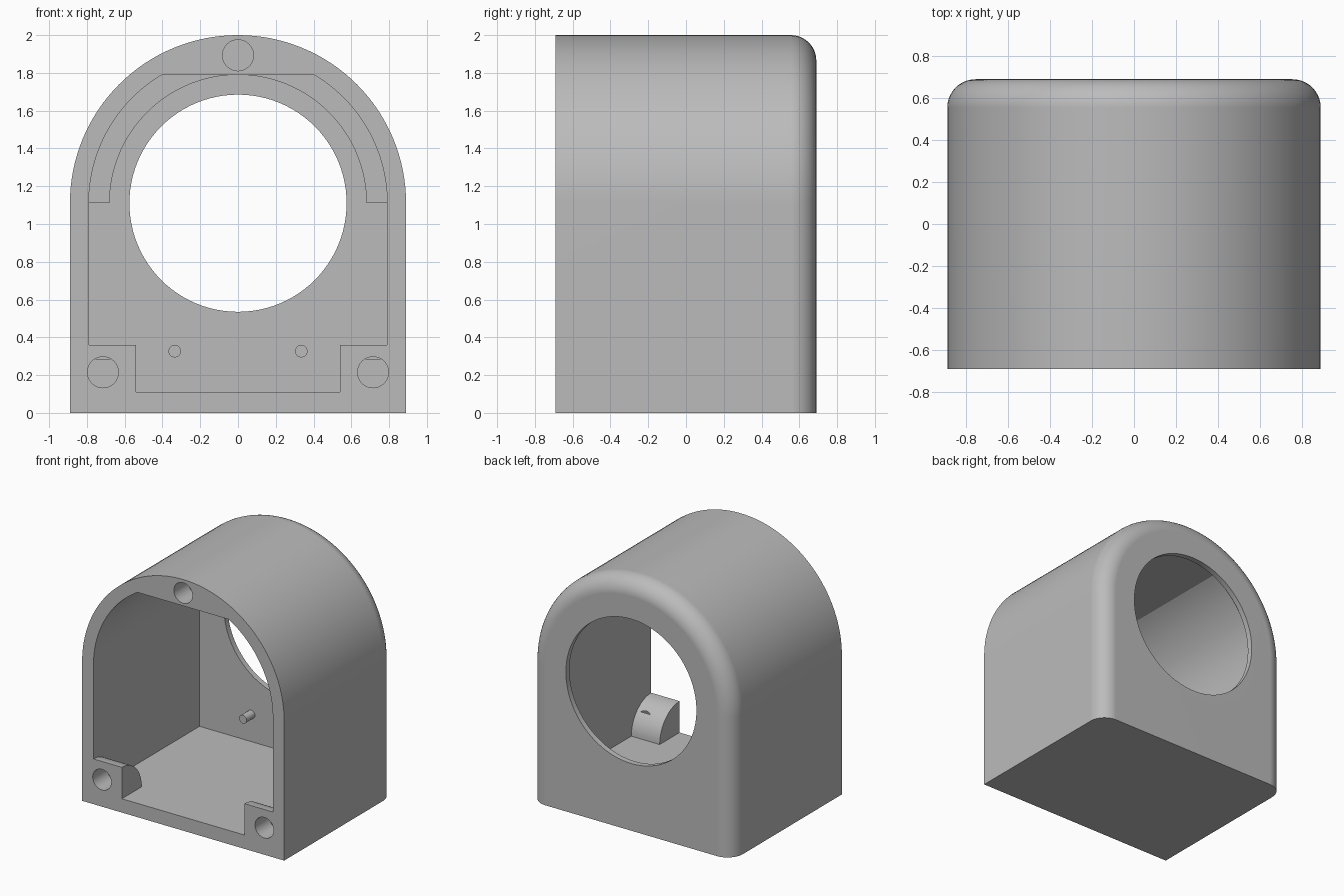
import bpy, bmesh, math

cube = bpy.data.objects.get("Cube")
if cube:
    bpy.data.objects.remove(cube)

FRONT, BACK = -0.69, 0.69
AXIS_Z = 1.11          # centre height of the arch and the round opening
OUTER, INNER = 0.89, 0.79
FILLET = 0.135
FLOOR, CEILING = 0.11, 1.79

grey = bpy.data.materials.new("plain_grey")
grey.use_nodes = True
colour = (0.5, 0.5, 0.5, 1)
grey.diffuse_color = colour
grey.node_tree.nodes["Principled BSDF"].inputs["Base Color"].default_value = colour


def loft(name, sections):
    """Skin a closed solid through loops that all have the same point count."""
    bm = bmesh.new()
    loops = [[bm.verts.new(p) for p in s] for s in sections]
    for a, b in zip(loops, loops[1:]):
        for i in range(len(a)):
            j = (i + 1) % len(a)
            bm.faces.new((a[i], a[j], b[j], b[i]))
    bm.faces.new(loops[0])
    bm.faces.new(loops[-1])
    bmesh.ops.recalc_face_normals(bm, faces=bm.faces)
    mesh = bpy.data.meshes.new(name)
    bm.to_mesh(mesh)
    bm.free()
    mesh.materials.append(grey)
    obj = bpy.data.objects.new(name, mesh)
    bpy.context.collection.objects.link(obj)
    return obj


def prism(name, outline, y0, y1):
    """Extrude an x-z outline along y."""
    return loft(name, [[(x, y, z) for x, z in outline] for y in (y0, y1)])


def circle(x, z, r, n=48):
    return [(x + r * math.cos(math.tau * i / n), z + r * math.sin(math.tau * i / n))
            for i in range(n)]


def arch(half, bottom, radius=None, top=None, n=64):
    """Straight sides up to the axis, then a half circle, optionally cut flat on top."""
    radius = radius or half
    start = math.asin((top - AXIS_Z) / radius) if top else math.pi / 2
    side = [start * i / (n // 2) for i in range(n // 2 + 1)]
    angles = side + [math.pi - a for a in reversed(side)]
    if not top:
        angles.remove(math.pi / 2)
    pts = [(half, bottom)]
    if radius < half:
        pts.append((half, AXIS_Z))
    pts += [(radius * math.cos(a), AXIS_Z + radius * math.sin(a)) for a in angles]
    if radius < half:
        pts.append((-half, AXIS_Z))
    return pts + [(-half, bottom)]


def combine(target, tool, operation):
    mod = target.modifiers.new(operation.lower(), 'BOOLEAN')
    mod.operation, mod.solver, mod.object = operation, 'EXACT', tool
    bpy.context.view_layer.objects.active = target
    bpy.ops.object.modifier_apply(modifier=mod.name)
    bpy.data.objects.remove(tool)


# Arched shell with a rounded back edge and a square-cut base
stations = [(FRONT, 0)]
for i in range(11):
    a = math.pi / 2 * i / 10
    stations.append((BACK - FILLET * (1 - math.sin(a)), FILLET * (1 - math.cos(a))))
housing = loft("housing", [[(x, y, z) for x, z in arch(OUTER - inset, 0)]
                           for y, inset in stations])

# Cavity, narrower around the arch near the back wall
combine(housing, prism("cavity", arch(INNER, FLOOR, top=CEILING), -0.8, 0.55), 'DIFFERENCE')
combine(housing, prism("rear_cavity", arch(INNER, FLOOR, radius=CEILING - AXIS_Z),
                       0.55, 0.645), 'DIFFERENCE')

# Round opening through the back wall
combine(housing, prism("opening", circle(0, AXIS_Z, 0.575, 96), 0.5, 0.8), 'DIFFERENCE')

# Quarter-round corner bosses that carry the lower screw holes
boss_r = 0.25
for side in (-1, 1):
    profile = [(FRONT, FLOOR - 0.05)]
    for i in range(17):
        a = math.pi / 2 * (1 - i / 16)
        profile.append((FRONT + boss_r * math.cos(a), FLOOR + boss_r * math.sin(a)))
    profile.append((FRONT + boss_r, FLOOR - 0.05))
    boss = loft("boss", [[(side * x, y, z) for y, z in profile] for x in (0.54, 0.84)])
    combine(housing, boss, 'UNION')

# Blind screw holes in the front rim
for x, z in ((0, 1.893), (-0.715, 0.215), (0.715, 0.215)):
    combine(housing, prism("screw_hole", circle(x, z, 0.082), -0.8, FRONT + 0.178), 'DIFFERENCE')

# Locating pegs on the inside of the back wall
parts = [housing]
for side, label in ((-1, "right"), (1, "left")):
    parts.append(prism(label + "_peg", circle(side * 0.335, 0.327, 0.033, 32), 0.54, 0.66))

for obj in parts:
    bpy.ops.object.select_all(action='DESELECT')
    obj.select_set(True)
    bpy.context.view_layer.objects.active = obj
    bpy.ops.object.shade_smooth_by_angle(angle=math.radians(30))
    obj.modifiers.new("weighted_normals", 'WEIGHTED_NORMAL').keep_sharp = True
